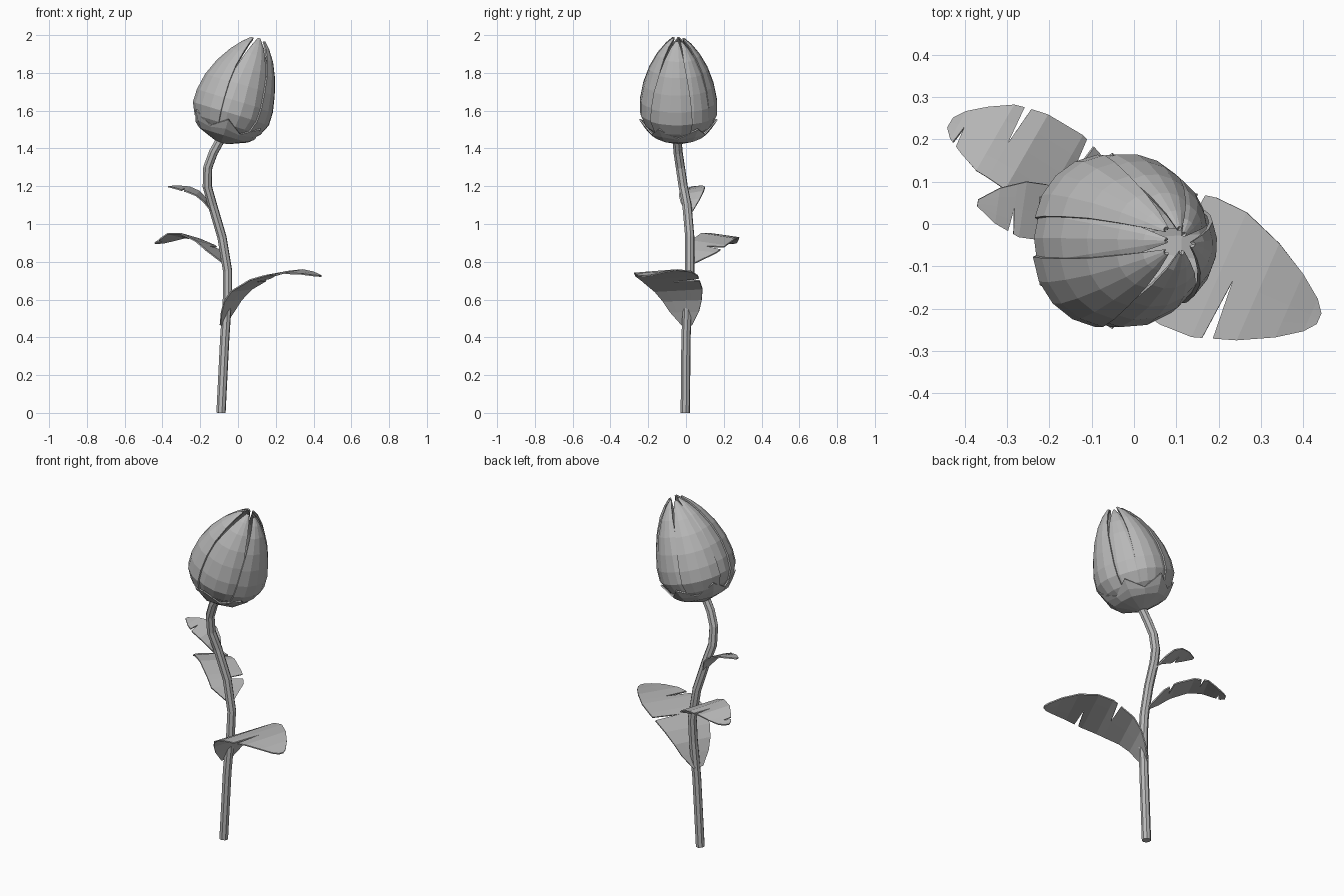
import bpy, bmesh, math
from mathutils import Vector, Matrix

cube = bpy.data.objects.get("Cube")
if cube:
    bpy.data.objects.remove(cube)

grey = bpy.data.materials.new("plain grey")
grey.use_nodes = True
COLOUR = (0.48, 0.48, 0.48, 1)
grey.diffuse_color = COLOUR
grey.node_tree.nodes["Principled BSDF"].inputs["Base Color"].default_value = COLOUR


def interp(table, t):
    """Linear lookup in a list of (key, value...) rows."""
    for a, b in zip(table, table[1:]):
        if t <= b[0]:
            f = (t - a[0]) / (b[0] - a[0])
            return [p + (q - p) * f for p, q in zip(a[1:], b[1:])]
    return table[-1][1:]


def finish(name, bm, thickness):
    bmesh.ops.remove_doubles(bm, verts=bm.verts, dist=0.0005)
    bmesh.ops.recalc_face_normals(bm, faces=bm.faces)
    mesh = bpy.data.meshes.new(name)
    bm.to_mesh(mesh)
    bm.free()
    mesh.materials.append(grey)
    obj = bpy.data.objects.new(name, mesh)
    bpy.context.collection.objects.link(obj)
    mod = obj.modifiers.new("thickness", "SOLIDIFY")
    mod.thickness = thickness
    mod.offset = 0


def grid_faces(bm, rows, skip=lambda i, j: False, closed=False):
    for i, (a, b) in enumerate(zip(rows, rows[1:])):
        n = len(a)
        for j in range(n if closed else n - 1):
            if not skip(i, j):
                k = (j + 1) % n
                bm.faces.new((a[j], a[k], b[k], b[j]))


# Stem: eight-sided bent tube
curve = bpy.data.curves.new("stem", "CURVE")
curve.dimensions = "3D"
curve.bevel_depth = 0.025
curve.bevel_resolution = 2
curve.use_fill_caps = True
path = [(-0.09, -0.004, 0), (-0.07, 0, 0.4), (-0.055, 0.01, 0.62), (-0.055, 0.02, 0.75),
        (-0.085, 0.02, 0.93), (-0.135, 0.005, 1.1), (-0.163, -0.015, 1.2),
        (-0.16, -0.03, 1.3), (-0.13, -0.042, 1.38), (-0.085, -0.048, 1.46)]
spline = curve.splines.new("POLY")
spline.points.add(len(path) - 1)
for point, co in zip(spline.points, path):
    point.co = (*co, 1)
spline.use_smooth = False
curve.materials.append(grey)
bpy.context.collection.objects.link(bpy.data.objects.new("stem", curve))

# Flower head frame: tilted towards +x
head = Matrix.Translation((-0.087, -0.04, 1.435)) @ Matrix.Rotation(math.radians(17), 4, "Y")


def polar(r, angle, h):
    lean = 0.02 * max(0, h - 0.35) / 0.2
    return head @ Vector((r * math.cos(angle) + lean, r * math.sin(angle), h))


# Petals: curved shells, (centre angle, half width, outward shift, height)
PROFILE = [(0.035, 0.07), (0.06, 0.135), (0.1, 0.178), (0.16, 0.206), (0.23, 0.206),
           (0.32, 0.189), (0.41, 0.158), (0.49, 0.115), (0.545, 0.073), (0.58, 0.036)]
SPREAD = [(0.03, 1.05), (0.17, 1.06), (0.33, 0.98), (0.49, 0.84), (0.545, 0.7), (0.58, 0.3)]
PETALS = [(178, 30, -0.006, 0.99), (134, 29, 0.005, 0.98), (223, 31, 0.006, 0.99),
          (285, 36, -0.005, 1.0), (348, 31, 0.006, 0.985), (38, 26, -0.008, 0.97),
          (82, 28, -0.004, 0.99)]
for number, (centre, half, shift, tall) in enumerate(PETALS, 1):
    bm = bmesh.new()
    rows = []
    for h, r in PROFILE:
        width = math.radians(half) * interp(SPREAD, h)[0]
        rows.append([bm.verts.new(polar(r + shift - 0.006 * u * u,
                                        math.radians(centre) + u * width, h * tall))
                     for u in (-1, -0.5, 0, 0.5, 1)])
    grid_faces(bm, rows)
    finish(f"petal_{number}", bm, 0.009)

# Calyx: faceted cup with short pointed sepals
bm = bmesh.new()
rings = [(0.0, 0.03, 0.0, 0.03), (0.04, 0.132, 0.04, 0.142),
         (0.062, 0.158, 0.075, 0.172), (0.068, 0.162, 0.125, 0.205)]
rows = []
for low_h, low_r, tip_h, tip_r in rings:
    rows.append([bm.verts.new(polar(*((tip_r, j * math.pi / 6, tip_h) if j % 2
                                      else (low_r, j * math.pi / 6, low_h))))
                 for j in range(12)])
grid_faces(bm, rows, closed=True)
bm.faces.new(rows[0])
finish("calyx", bm, 0.008)


def leaf(name, base, tip, bend, tilt, shape, notches):
    """shape rows: distance, half width, z. notches: (distance, side, opening)."""
    base, tip = Vector(base), Vector(tip)
    along = (tip - base).normalized()
    across = Vector((-along.y, along.x))
    length = shape[-1][0]
    stations = [(s, 0, 0) for s, *_ in shape]
    for s, side, opening in notches:
        stations += [(s, side, -opening), (s + 1e-6, side, opening)]
    stations.sort()
    bm = bmesh.new()
    rows, columns = [], (-1, -0.5, 0, 0.5, 1)
    for s, side, opening in stations:
        row = []
        for u in columns:
            t = s + opening * max(0, u * side)
            width, z = interp(shape, min(max(t, 0), length))
            arch = math.sin(math.pi * t / length)
            xy = base + along * t + across * (u * width + bend * arch)
            row.append(bm.verts.new((xy.x, xy.y, z + tilt * u * arch)))
        rows.append(row)

    # Leave each wedge-shaped tear open
    def torn(i, j):
        side = stations[i][1]
        return (side and stations[i + 1][1] == side and stations[i][2] < 0
                and (columns[j] + columns[j + 1]) * side > 0)

    grid_faces(bm, rows, torn)
    finish(name, bm, 0.007)


leaf("lower_leaf", (-0.082, 0.005), (0.44, -0.225), 0, 0.012,
     [(0, 0.03, 0.465), (0.03, 0.083, 0.535), (0.06, 0.112, 0.595), (0.11, 0.138, 0.65),
      (0.23, 0.164, 0.715), (0.31, 0.161, 0.737), (0.41, 0.125, 0.748), (0.49, 0.082, 0.74),
      (0.545, 0.042, 0.728), (0.567, 0.014, 0.724)],
     [(0.195, 1, 0.01), (0.345, -1, 0.012)])
leaf("middle_leaf", (-0.07, 0.03), (-0.435, 0.24), -0.03, 0.015,
     [(0, 0.012, 0.79), (0.07, 0.095, 0.855), (0.135, 0.105, 0.898), (0.23, 0.102, 0.935),
      (0.31, 0.09, 0.938), (0.36, 0.064, 0.918), (0.4, 0.038, 0.902), (0.42, 0.014, 0.898)],
     [(0.11, -1, 0.012), (0.278, -1, 0.008), (0.385, 1, 0.006)])
leaf("upper_leaf", (-0.125, 0.015), (-0.37, 0.05), 0, -0.012,
     [(0, 0.01, 1.05), (0.05, 0.052, 1.125), (0.09, 0.066, 1.162), (0.14, 0.066, 1.183),
      (0.2, 0.042, 1.194), (0.247, 0.008, 1.198)],
     [(0.16, 1, 0.007)])
